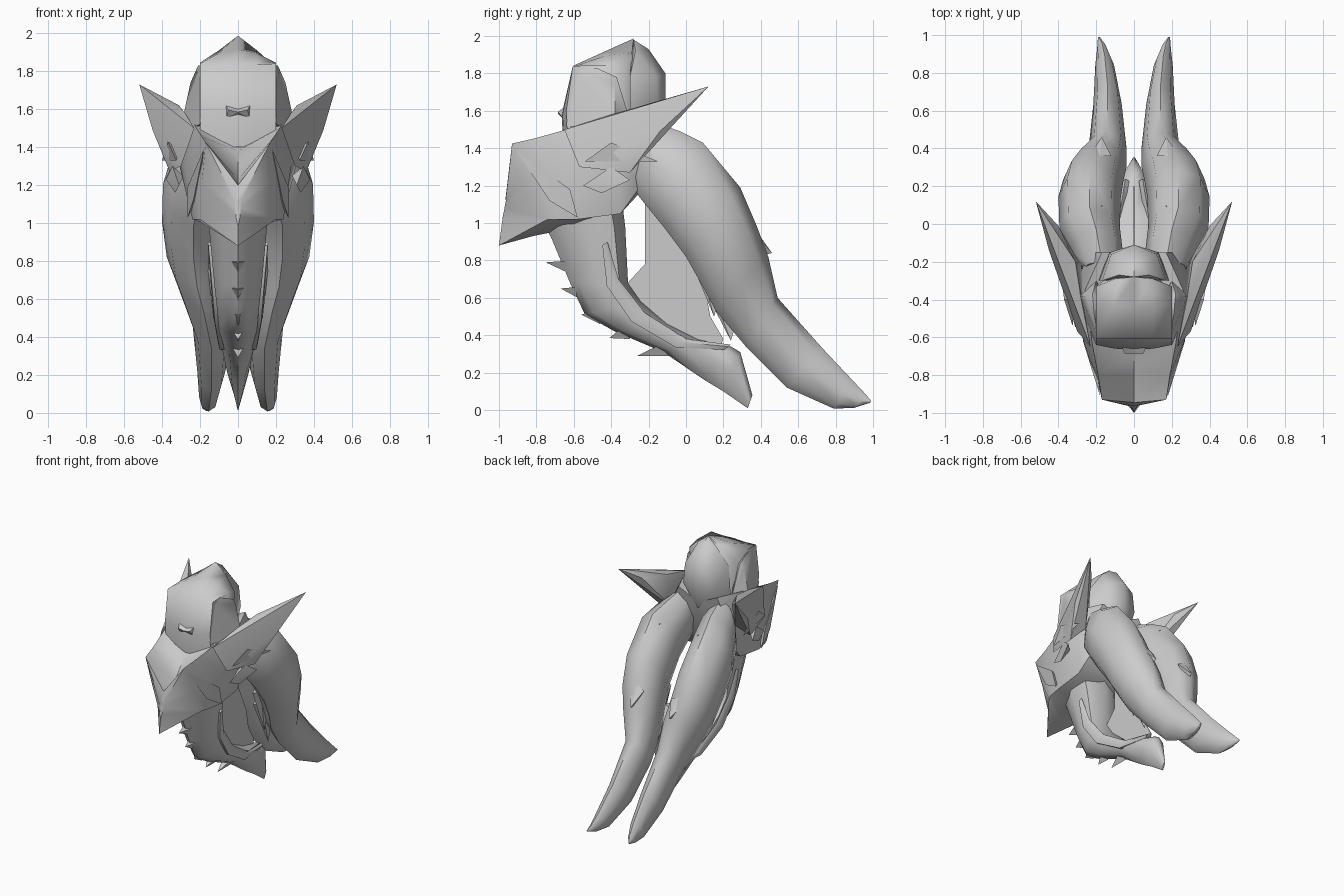
import bpy, bmesh, math
from mathutils import Vector

grey = bpy.data.materials.new("plain grey")
grey.diffuse_color = (0.6, 0.6, 0.6, 1)


def finish(name, bm, mirror=False, angle=40):
    bmesh.ops.recalc_face_normals(bm, faces=bm.faces)
    me = bpy.data.meshes.new(name)
    bm.to_mesh(me)
    bm.free()
    me.materials.append(grey)
    ob = bpy.data.objects.new(name, me)
    bpy.context.collection.objects.link(ob)
    if mirror:
        ob.modifiers.new("mirror", 'MIRROR').use_mirror_merge = False
    bpy.ops.object.select_all(action='DESELECT')
    ob.select_set(True)
    bpy.context.view_layer.objects.active = ob
    bpy.ops.object.shade_smooth_by_angle(angle=math.radians(angle))
    return ob


def loft(name, rings, mirror=False, angle=40):
    bm = bmesh.new()
    loops = [[bm.verts.new(p) for p in r] for r in rings]
    n = len(loops[0])
    for a, b in zip(loops, loops[1:]):
        for i in range(n):
            j = (i + 1) % n
            bm.faces.new((a[i], a[j], b[j], b[i]))
    bm.faces.new(loops[0])
    bm.faces.new(loops[-1])
    return finish(name, bm, mirror, angle)


def hull(name, pts, mirror=False, angle=40):
    bm = bmesh.new()
    vs = [bm.verts.new(p) for p in pts]
    bmesh.ops.convex_hull(bm, input=vs)
    loose = [v for v in bm.verts if not v.link_faces]
    bmesh.ops.delete(bm, geom=loose, context='VERTS')
    return finish(name, bm, mirror, angle)


def sym(pts):
    return pts + [(-x, y, z) for x, y, z in pts if x]


def tube(name, spans, sides=8, mirror=False, angle=55, skew=0):
    # each span: outer y, z, inner y, z, centre x, half width
    rings = []
    for oy, oz, iy, iz, cx, w in spans:
        ring = []
        for k in range(sides):
            a = 2 * math.pi * k / sides
            c = math.cos(a) / 2
            ring.append((cx + w * math.sin(a) * (1 + skew * math.cos(a)),
                         (oy + iy) / 2 + c * (oy - iy),
                         (oz + iz) / 2 + c * (oz - iz)))
        rings.append(ring)
    return loft(name, rings, mirror, angle)


# crown built from side-profile slices, with a rim rising to a peak
side = [(-.63, 1.42), (-.64, 1.6), (-.605, 1.84), (-.42, 1.845), (-.33, 1.82), (-.35, 1.45)]
inner = [(-.65, 1.4), (-.66, 1.58), (-.605, 1.835), (-.43, 1.895), (-.29, 1.91), (-.25, 1.45)]
middle = [(-.655, 1.4), (-.665, 1.58), (-.605, 1.84), (-.44, 1.915), (-.28, 1.987), (-.25, 1.45)]
loft("crown", [[(x, y, z) for y, z in p] for x, p in
               ((-.2, side), (-.1, inner), (0, middle), (.1, inner), (.2, side))], angle=70)
hull("crown_back", sym([(0, -.28, 1.98), (.08, -.27, 1.92), (0, -.2, 1.93), (0, -.11, 1.8),
                        (0, -.11, 1.65), (.12, -.16, 1.78), (.13, -.15, 1.62), (.17, -.3, 1.78),
                        (.19, -.3, 1.5), (0, -.15, 1.45)]), angle=50)

# curled plates flaring out at the sides of the crown
hull("crown_side", [(.19, -.6, 1.83), (.21, -.48, 1.83), (.22, -.37, 1.78), (.25, -.38, 1.74),
                    (.285, -.38, 1.58), (.25, -.52, 1.5), (.2, -.64, 1.52), (.15, -.5, 1.5),
                    (.15, -.4, 1.75), (.2, -.3, 1.55)], True, 50)

# small bow-shaped stud on the brow
hull("brow_stud", [(0, -.66, 1.6), (0, -.66, 1.57), (.065, -.65, 1.62), (.065, -.65, 1.55),
                   (.05, -.685, 1.595), (0, -.685, 1.585)], True, 20)


# beaked muzzle with a front ridge, swept back to the nape
def section(*half):
    return list(half) + [(-x, y, z) for x, y, z in reversed(half) if x]


loft("muzzle", [
    section((0, -.965, 1.13), (.015, -.963, 1.12), (.015, -.967, 1.08), (.01, -.98, 1.03), (0, -.985, .98)),
    section((0, -.945, 1.2), (.17, -.93, 1.425), (.19, -.84, 1.22), (.2, -.74, 1.02), (0, -1, .88)),
    section((0, -.8, 1.23), (.19, -.8, 1.455), (.235, -.72, 1.25), (.22, -.69, 1.02), (0, -.82, .93)),
    section((0, -.68, 1.38), (.22, -.64, 1.5), (.28, -.58, 1.3), (.24, -.58, 1.02), (0, -.62, .97)),
    section((0, -.4, 1.5), (.26, -.35, 1.58), (.32, -.35, 1.35), (.24, -.35, 1.05), (0, -.35, 1.05)),
    section((0, -.15, 1.5), (.17, -.15, 1.58), (.24, -.15, 1.45), (.2, -.24, 1.2), (0, -.24, 1.17))],
    angle=50)

# swept ear blades
hull("ear", [(.52, .12, 1.73), (.31, -.2, 1.62), (.28, -.4, 1.58), (.23, -.65, 1.5),
             (.3, -.57, 1.3), (.45, -.14, 1.49), (.36, -.3, 1.27), (.28, -.22, 1.36),
             (.4, -.01, 1.64)], True, 35)

# thin cheek fins lying along the sides
for i, (tip, front, top, low) in enumerate([
        ((.4, -.15, 1.33), (.325, -.54, 1.33), (.37, -.4, 1.43), (.35, -.35, 1.34)),
        ((.38, -.3, 1.23), (.31, -.55, 1.2), (.345, -.4, 1.3), (.33, -.45, 1.16)),
        ((.265, -.58, 1.03), (.18, -.91, 1.39), (.27, -.62, 1.18), (.235, -.73, 1.12))]):
    x, y, z = top
    hull(f"cheek_fin_{i + 1}", [tip, front, top, low, (x - .06, y, z - .05)], True, 30)

# pair of long trailing tails
tube("long_tail", [(-.2, 1.55, -.28, 1.2, .17, .1), (-.03, 1.49, -.25, 1.14, .2, .14),
                   (.09, 1.43, -.12, .98, .235, .16), (.29, 1.19, .0, .82, .235, .165),
                   (.38, .98, .09, .66, .215, .16), (.44, .82, .16, .53, .18, .14),
                   (.49, .6, .32, .34, .14, .1), (.73, .33, .54, .12, .14, .075),
                   (.89, .16, .79, .008, .155, .05), (.96, .085, .9, .012, .17, .025),
                   (.99, .05, .985, .04, .185, .006)],
     mirror=True)

# raised scales on the long tails
for i, (tip, mid) in enumerate([((.17, .1, 1.37), (.18, -.04, 1.44)),
                                ((.17, .46, .84), (.18, .36, .98)),
                                ((.3, .3, 1.05), (.29, .17, 1.15))]):
    x, y, z = mid
    hull(f"tail_scale_{i + 1}", [tip, (x + .06, y, z - .03), (x - .06, y, z - .03), mid,
                                 (x, y + .02, z - .16)], True, 15)

# slim strands hanging below the long tails
for i, (y, z, ty, tz, x) in enumerate([(.0, .86, .15, .5, .13), (.05, .74, .24, .37, .1)]):
    hull(f"under_strand_{i + 1}", [(x, y, z), (x + .04, y + .05, z), (x - .03, y + .06, z),
                                   (x, ty, tz), (x, ty + .03, tz + .1)], True, 15)

# curved central tail, narrower towards its front edge
tube("centre_tail", [(-.34, 1.1, -.76, 1.0, 0, .16), (-.325, .98, -.72, .92, 0, .15),
                     (-.31, .68, -.62, .68, 0, .125), (-.24, .58, -.54, .51, 0, .11),
                     (-.1, .46, -.38, .42, 0, .1), (.06, .38, -.12, .31, 0, .085),
                     (.24, .34, .1, .16, 0, .065), (.29, .31, .2, .1, 0, .055),
                     (.355, .08, .33, .01, 0, .006)], skew=.35)

# side ribs along the central tail
tube("side_rib", [(-.42, .9, -.45, .88, .15, .01), (-.36, .7, -.43, .66, .125, .02),
                  (-.22, .52, -.3, .47, .11, .02), (0, .38, -.06, .33, .085, .02),
                  (.24, .35, .2, .32, .045, .02)], 5, True)

# row of spikes down the front of the central tail
for i, (y, z, ty, tz) in enumerate([(-.62, .76, -.75, .79), (-.56, .62, -.67, .65),
                                    (-.48, .5, -.56, .51), (-.32, .42, -.41, .385),
                                    (-.1, .33, -.26, .29)]):
    hull(f"front_spike_{i + 1}", [(0, ty, tz), (.045, y, z + .04), (-.045, y, z + .04),
                                  (0, y + .02, z - .04)], angle=15)

# thin web between the central and long tails
web = [(-.22, 1.2), (-.22, .78), (-.33, .66), (-.1, .4), (.18, .33), (.2, .38),
       (.13, .5), (.1, .66), (.0, .88), (-.1, 1.1)]
loft("web", [[(x, y, z) for y, z in web] for x in (-.003, .003)])
